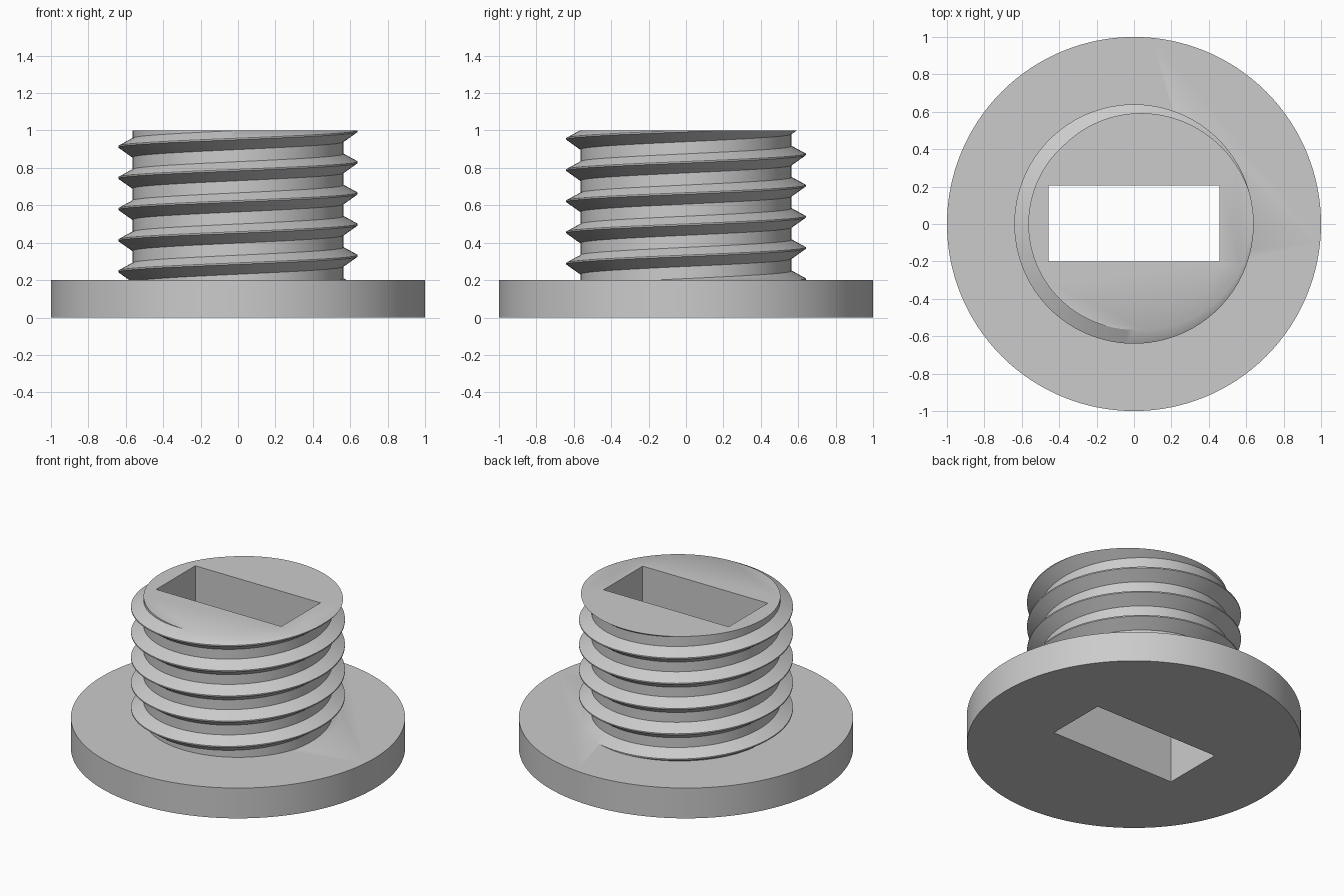
import bpy, bmesh, math

if "Cube" in bpy.data.objects:
    bpy.data.objects.remove(bpy.data.objects["Cube"])

SEG = 96
PITCH = 1 / 6
CREST_Z = 0.33           # crest height on the +x side
ROOT_R, CREST_R = 0.565, 0.64
FLANGE_TOP, TOP = 0.2, 1.0
# thread section: radius and height relative to the crest
SECTION = [(ROOT_R, -0.057), (CREST_R, -0.004), (CREST_R, 0.004), (ROOT_R, 0.045)]

grey = bpy.data.materials.new("plain grey")
grey.use_nodes = True
colour = (0.6, 0.6, 0.6, 1)
grey.diffuse_color = colour
grey.node_tree.nodes["Principled BSDF"].inputs["Base Color"].default_value = colour


def finish(name, bm):
    bmesh.ops.recalc_face_normals(bm, faces=bm.faces[:])
    mesh = bpy.data.meshes.new(name)
    bm.to_mesh(mesh)
    bm.free()
    mesh.materials.append(grey)
    obj = bpy.data.objects.new(name, mesh)
    bpy.context.collection.objects.link(obj)
    return obj


def threaded_shank():
    """Helical wall swept past both ends, then cut flat and capped."""
    bm = bmesh.new()
    start, stop = -4 * SEG, 7 * SEG
    rows = []
    for i in range(start, stop):
        a = 2 * math.pi * i / SEG
        z = CREST_Z + PITCH * i / SEG
        rows.append([bm.verts.new((r * math.cos(a), r * math.sin(a), z + dz))
                     for r, dz in SECTION])
    for i in range(len(rows) - SEG - 1):
        low = rows[i] + [rows[i + SEG][0]]
        high = rows[i + 1] + [rows[i + SEG + 1][0]]
        for k in range(len(SECTION)):
            bm.faces.new((low[k], high[k], high[k + 1], low[k + 1]))
    for height, up in ((TOP, 1), (FLANGE_TOP / 2, -1)):
        cut = bmesh.ops.bisect_plane(
            bm, geom=bm.verts[:] + bm.edges[:] + bm.faces[:], dist=1e-6,
            plane_co=(0, 0, height), plane_no=(0, 0, up), clear_outer=True)
        rim = [e for e in cut["geom_cut"]
               if isinstance(e, bmesh.types.BMEdge) and e.is_boundary]
        bmesh.ops.edgeloop_fill(bm, edges=rim)
    return finish("threaded_shank", bm)


def flange():
    bm = bmesh.new()
    bmesh.ops.create_cone(bm, cap_ends=True, segments=128, radius1=1, radius2=1,
                          depth=FLANGE_TOP)
    bmesh.ops.translate(bm, verts=bm.verts[:], vec=(0, 0, FLANGE_TOP / 2))
    return finish("threaded_plug", bm)


def slot_cutter():
    bm = bmesh.new()
    bmesh.ops.create_cube(bm, size=1)
    bmesh.ops.scale(bm, verts=bm.verts[:], vec=(0.914, 0.408, 2))
    bmesh.ops.translate(bm, verts=bm.verts[:], vec=(0, 0.003, 0.5))
    return finish("slot_cutter", bm)


# Join shank to flange, then cut the rectangular slot right through
plug = flange()
bpy.context.view_layer.objects.active = plug
plug.select_set(True)
for tool, operation in ((threaded_shank(), 'UNION'), (slot_cutter(), 'DIFFERENCE')):
    tool.hide_render = True
    mod = plug.modifiers.new(operation.title(), 'BOOLEAN')
    mod.operation = operation
    mod.solver = 'EXACT'
    mod.object = tool
    bpy.ops.object.modifier_apply(modifier=mod.name)
    bpy.data.objects.remove(tool)

bpy.ops.object.shade_smooth_by_angle(angle=math.radians(30))
